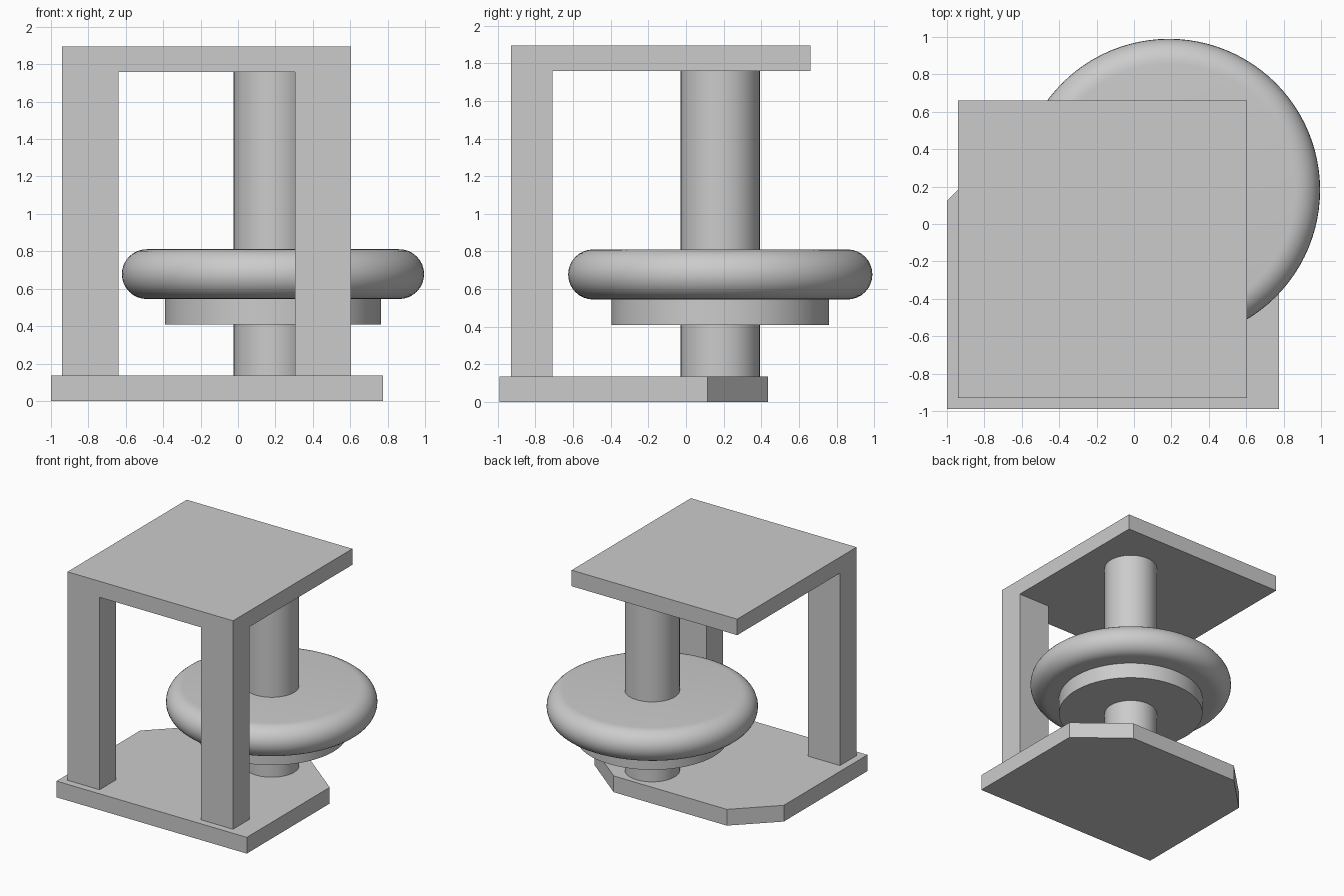
import bpy, bmesh, math

cube = bpy.data.objects.get("Cube")
if cube:
    bpy.data.objects.remove(cube, do_unlink=True)

grey = bpy.data.materials.new("plain grey")
grey.use_nodes = True
COLOUR = (0.6, 0.6, 0.6, 1)
grey.diffuse_color = COLOUR
grey.node_tree.nodes["Principled BSDF"].inputs["Base Color"].default_value = COLOUR

AXIS = (0.187, 0.182)  # centre of the round parts
BASE_TOP, PLATE_BOTTOM, PLATE_TOP = 0.137, 1.76, 1.895


def finish(name, bm, smooth=False):
    bmesh.ops.recalc_face_normals(bm, faces=bm.faces[:])
    mesh = bpy.data.meshes.new(name)
    bm.to_mesh(mesh)
    bm.free()
    mesh.materials.append(grey)
    obj = bpy.data.objects.new(name, mesh)
    bpy.context.collection.objects.link(obj)
    if smooth:
        bpy.ops.object.select_all(action="DESELECT")
        obj.select_set(True)
        bpy.context.view_layer.objects.active = obj
        bpy.ops.object.shade_smooth_by_angle(angle=math.radians(35))
    return obj


def prism(name, outline, z0, z1):
    """Extrude a flat outline from z0 up to z1."""
    bm = bmesh.new()
    face = bm.faces.new([bm.verts.new((x, y, z0)) for x, y in outline])
    top = bmesh.ops.extrude_face_region(bm, geom=[face])["geom"]
    verts = [v for v in top if isinstance(v, bmesh.types.BMVert)]
    bmesh.ops.translate(bm, verts=verts, vec=(0, 0, z1 - z0))
    return finish(name, bm)


def box(name, x0, x1, y0, y1, z0, z1):
    return prism(name, [(x0, y0), (x1, y0), (x1, y1), (x0, y1)], z0, z1)


def turned(name, profile, steps=96):
    """Spin a (radius, height) profile around the shared axis."""
    bm = bmesh.new()
    verts = [bm.verts.new((AXIS[0] + r, AXIS[1], z)) for r, z in profile]
    edges = [bm.edges.new(pair) for pair in zip(verts, verts[1:])]
    bmesh.ops.spin(bm, geom=verts + edges, cent=(*AXIS, 0), axis=(0, 0, 1),
                   angle=math.tau, steps=steps)
    bmesh.ops.remove_doubles(bm, verts=bm.verts[:], dist=0.0001)
    return finish(name, bm, smooth=True)


def drum(name, radius, z0, z1):
    return turned(name, [(0, z0), (radius, z0), (radius, z1), (0, z1)])


# Base slab with its two back corners cut off
prism("base", [(-1, -0.99), (0.775, -0.99), (0.775, 0.115), (0.37, 0.435),
               (-0.685, 0.435), (-1, 0.125)], 0, BASE_TOP)

# Two front legs carrying the overhanging top plate
for side, x0 in (("right", -0.94), ("left", 0.305)):
    box(side + "_leg", x0, x0 + 0.3, -0.93, -0.71, BASE_TOP, PLATE_BOTTOM)
box("top_plate", -0.94, 0.605, -0.93, 0.66, PLATE_BOTTOM, PLATE_TOP)

# Round column, supporting disc and round-rimmed wheel
drum("column", 0.21, BASE_TOP, PLATE_BOTTOM)
drum("support_disc", 0.578, 0.41, 0.56)
RIM, MIDDLE, OUTER = 0.133, 0.678, 0.808
arc = [math.pi * (i / 16 - 0.5) for i in range(17)]
rim = [(OUTER - RIM + RIM * math.cos(a), MIDDLE + RIM * math.sin(a)) for a in arc]
turned("wheel", [(0, MIDDLE - RIM)] + rim + [(0, MIDDLE + RIM)])
